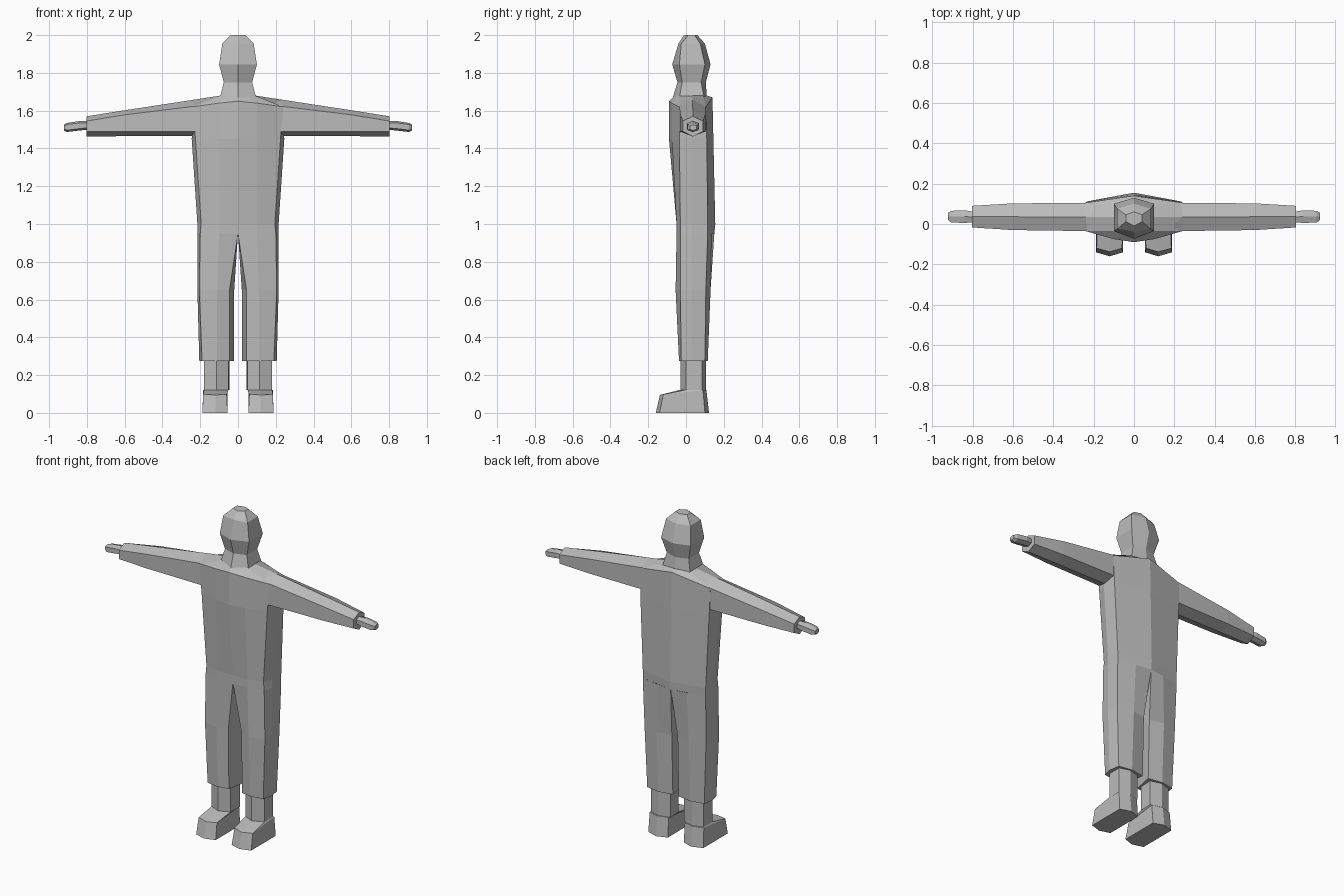
import bpy
import bmesh

cube = bpy.data.objects.get("Cube")
if cube:
    bpy.data.objects.remove(cube, do_unlink=True)

grey = bpy.data.materials.new("plain_grey")
grey.use_nodes = True
grey.diffuse_color = (0.5, 0.5, 0.5, 1)
grey.node_tree.nodes["Principled BSDF"].inputs["Base Color"].default_value = (0.5, 0.5, 0.5, 1)


def loft(name, rings, cap_start=True, cap_end=True, mirror=False):
    """Skin a list of equal-length rings with flat quads."""
    bm = bmesh.new()
    loops = [[bm.verts.new(p) for p in ring] for ring in rings]
    for a, b in zip(loops, loops[1:]):
        for i in range(len(a)):
            j = (i + 1) % len(a)
            bm.faces.new((a[i], a[j], b[j], b[i]))
    if cap_start:
        bm.faces.new(loops[0][::-1])
    if cap_end:
        bm.faces.new(loops[-1])
    bmesh.ops.recalc_face_normals(bm, faces=bm.faces)
    mesh = bpy.data.meshes.new(name)
    bm.to_mesh(mesh)
    bm.free()
    mesh.materials.append(grey)
    obj = bpy.data.objects.new(name, mesh)
    bpy.context.collection.objects.link(obj)
    if mirror:
        obj.modifiers.new("other_side", "MIRROR")
    return obj


def both(half):
    """Close a half ring that starts and ends on the centre line."""
    return half + [(-x, y, z) for x, y, z in half[-2:0:-1]]


def at(z, pts):
    return [(x, y, z) for x, y in pts]


# Torso: front centre, chest, front corner, side, back corner, back centre
hip = [(0, -.05), (.1, -.05), (.2, -.03), (.215, .03), (.215, .115), (0, .15)]
waist = [(0, -.05), (.1, -.05), (.195, -.03), (.215, .03), (.215, .115), (0, .155)]
chest = [(0, -.09), (.1, -.075), (.225, -.035), (.245, .03), (.235, .11), (0, .145)]
shoulder = [(0, -.09, 1.65), (.1, -.075, 1.64), (.24, -.035, 1.62),
            (.24, .035, 1.657), (.24, .105, 1.62), (0, .14, 1.67)]
collar = [(0, -.06), (.05, -.047), (.09, -.035), (.09, .035), (.09, .09), (0, .11)]
loft("torso", [both(at(.95, hip)), both(at(1.0, waist)), both(at(1.45, chest)),
               both(shoulder), both(at(1.68, collar))], cap_start=False)


# Head and neck: stacked six-sided rings
def head_ring(z, w, front, back, side_front, side_back):
    return both(at(z, [(0, front), (w, side_front), (w, side_back), (0, back)]))


loft("head", [head_ring(1.67, .095, -.07, .11, -.035, .095),
              head_ring(1.75, .075, -.045, .105, -.02, .08),
              head_ring(1.845, .1, -.073, .13, -.035, .1),
              head_ring(1.955, .083, -.04, .1, -.025, .075),
              head_ring(2.0, .04, -.01, .06, .012, .046)])

# Trouser legs
knee = [(.045, -.03), (.11, -.055), (.205, -.03), (.215, .03), (.21, .105), (.11, .13), (.02, .11)]
hem = [(.045, -.025), (.11, -.037), (.19, -.025), (.205, .03), (.195, .1), (.11, .115), (.02, .1)]
top = hip[:5] + [(.1, .135), (0, .15)]
loft("trouser_leg", [at(.275, hem), at(.65, knee), at(.95, top)], cap_end=False, mirror=True)

# Shins and feet in one six-sided loft
sole = [(.12, -.16), (.188, -.14), (.188, .1), (.12, .122), (.055, .1), (.055, -.14)]
instep = [(.12, -.138, .095), (.185, -.12, .098), (.185, .09, .12),
          (.12, .108, .12), (.055, .09, .12), (.06, -.12, .098)]
ankle = [(.115, -.03), (.18, 0), (.18, .085), (.115, .105), (.045, .085), (.05, 0)]
loft("foot_and_shin", [at(0, sole), instep, at(.122, ankle), at(.29, ankle)], mirror=True)


# Sleeves: six-sided with a ridge along the top and bottom
def sleeve_ring(x, front, back, top, upper, lower, bottom):
    mid = (front + back) / 2
    return [(x, mid, top), (x, front, upper), (x, front, lower),
            (x, mid, bottom), (x, back, lower), (x, back, upper)]


loft("sleeve", [sleeve_ring(.2, -.035, .105, 1.662, 1.628, 1.49, 1.465),
                sleeve_ring(.24, -.035, .105, 1.657, 1.622, 1.49, 1.465),
                sleeve_ring(.6, -.03, .102, 1.602, 1.578, 1.49, 1.465),
                sleeve_ring(.803, -.017, .09, 1.57, 1.545, 1.49, 1.463)], mirror=True)

# Hands: small mitts with tapered tips
loft("hand", [sleeve_ring(.79, .01, .06, 1.545, 1.535, 1.51, 1.5),
              sleeve_ring(.84, .005, .068, 1.545, 1.535, 1.505, 1.495),
              sleeve_ring(.905, .008, .065, 1.535, 1.527, 1.497, 1.487),
              sleeve_ring(.922, .02, .055, 1.525, 1.52, 1.502, 1.495)], mirror=True)
